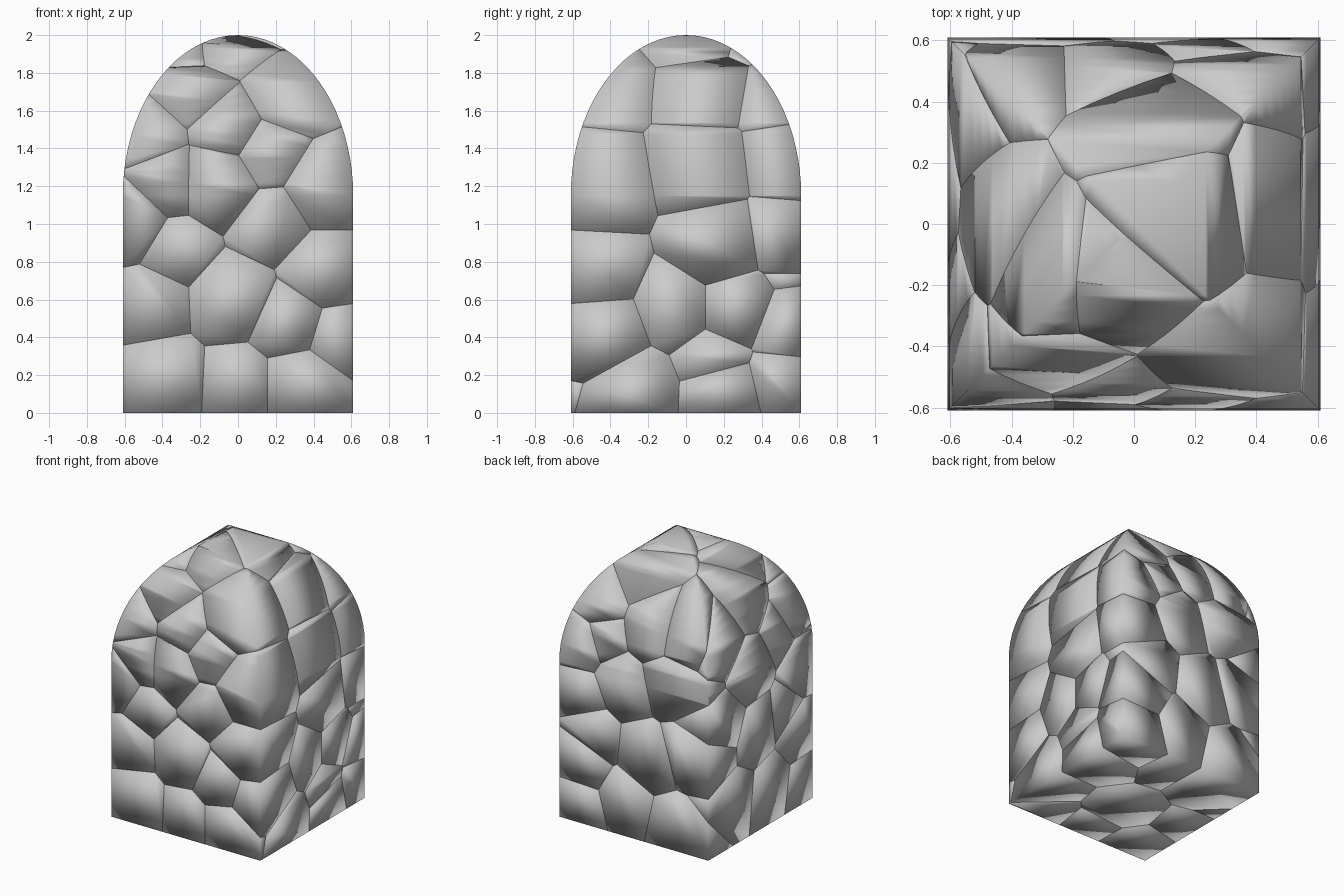
import bpy, bmesh, math, random
from mathutils import Vector

if "Cube" in bpy.data.objects:
    bpy.data.objects.remove(bpy.data.objects["Cube"])

HALF, SPRING, RISE, STEPS = 0.61, 1.15, 0.85, 20
random.seed(7)


def half_width(z):
    """Half width of the domed block at height z."""
    t = max(0.0, (z - SPRING) / RISE)
    return HALF * math.sqrt(max(0.0, 1 - t * t))


def domed_block():
    """Square block whose four walls curve in to one peak."""
    bm = bmesh.new()
    levels = [(HALF, 0.0)]
    for i in range(STEPS):
        a = math.pi / 2 * i / STEPS
        levels.append((HALF * math.cos(a), SPRING + RISE * math.sin(a)))
    rings = [[bm.verts.new((sx * w, sy * w, z))
              for sx, sy in ((-1, -1), (1, -1), (1, 1), (-1, 1))] for w, z in levels]
    for lo, hi in zip(rings, rings[1:]):
        for k in range(4):
            n = (k + 1) % 4
            bm.faces.new((lo[k], lo[n], hi[n], hi[k]))
    peak = bm.verts.new((0, 0, SPRING + RISE))
    for k in range(4):
        bm.faces.new((rings[-1][k], rings[-1][(k + 1) % 4], peak))
    bm.faces.new(rings[0][::-1])
    return bm


# Shard centres seen on the front wall (x, z) and on the right wall (y, z)
FRONT = [(-.4, .18), (.02, .16), (.33, .16), (.5, .4), (.27, .47), (.45, .74),
         (-.47, .58), (-.02, .6), (-.33, .88), (-.56, 1.02), (.17, 1.0), (.45, 1.18),
         (-.37, 1.22), (-.12, 1.22), (.14, 1.37), (-.46, 1.45), (-.06, 1.5),
         (-.24, 1.68), (.25, 1.65), (-.08, 1.9)]
RIGHT = [(-.28, .1), (.15, .27), (.2, .08), (.5, .15), (.53, .45), (-.05, .55),
         (.27, .55), (.17, .9), (.5, .95), (.53, 1.33), (.1, 1.28), (.12, 1.68),
         (.05, 1.95), (.48, 1.62)]
# Centres guessed for the back (x, z) and left (y, z) walls
BACK = [(-.35, .15), (.1, .25), (.35, .7), (-.1, .65), (-.45, .75), (.1, 1.1),
        (-.3, 1.2), (.3, 1.4), (-.1, 1.55), (-.35, 1.55), (.1, 1.8)]
LEFT = [(.3, .3), (-.1, .25), (.05, .75), (.4, .9), (-.3, .8), (.1, 1.2),
        (-.25, 1.35), (.35, 1.5), (.0, 1.65), (-.2, 1.85)]


def inset(z):
    return half_width(z) * random.uniform(0.72, 0.86)


seeds = [Vector((x, -inset(z), z)) for x, z in FRONT]
seeds += [Vector((inset(z), y, z)) for y, z in RIGHT]
seeds += [Vector((x, inset(z), z)) for x, z in BACK]
seeds += [Vector((-inset(z), y, z)) for y, z in LEFT]
# Core shards
seeds += [Vector((random.uniform(-.2, .2), random.uniform(-.2, .2), z))
          for z in (.1, .5, .9, 1.3)]


# Cut the block into one shard per centre
block = domed_block()
for i, s in enumerate(seeds):
    bm = block.copy()
    for o in sorted(seeds, key=lambda p: (p - s).length):
        d = o - s
        if d.length < 1e-4:
            continue
        if not bm.verts or d.length / 2 > max((v.co - s).length for v in bm.verts):
            break
        cut = bmesh.ops.bisect_plane(bm, geom=bm.verts[:] + bm.edges[:] + bm.faces[:],
                                     dist=1e-5, plane_co=(s + o) / 2,
                                     plane_no=d.normalized(), clear_outer=True)
        rim = [e for e in bm.edges if e.is_boundary]
        if len(rim) > 2:
            bmesh.ops.holes_fill(bm, edges=rim, sides=0)
    if len(bm.faces) < 4:
        bm.free()
        continue
    bmesh.ops.recalc_face_normals(bm, faces=bm.faces[:])
    for f in bm.faces:
        f.smooth = True
    name = f"stone_shard_{i + 1:02d}"
    me = bpy.data.meshes.new(name)
    bm.to_mesh(me)
    bm.free()
    bpy.context.collection.objects.link(bpy.data.objects.new(name, me))
block.free()
